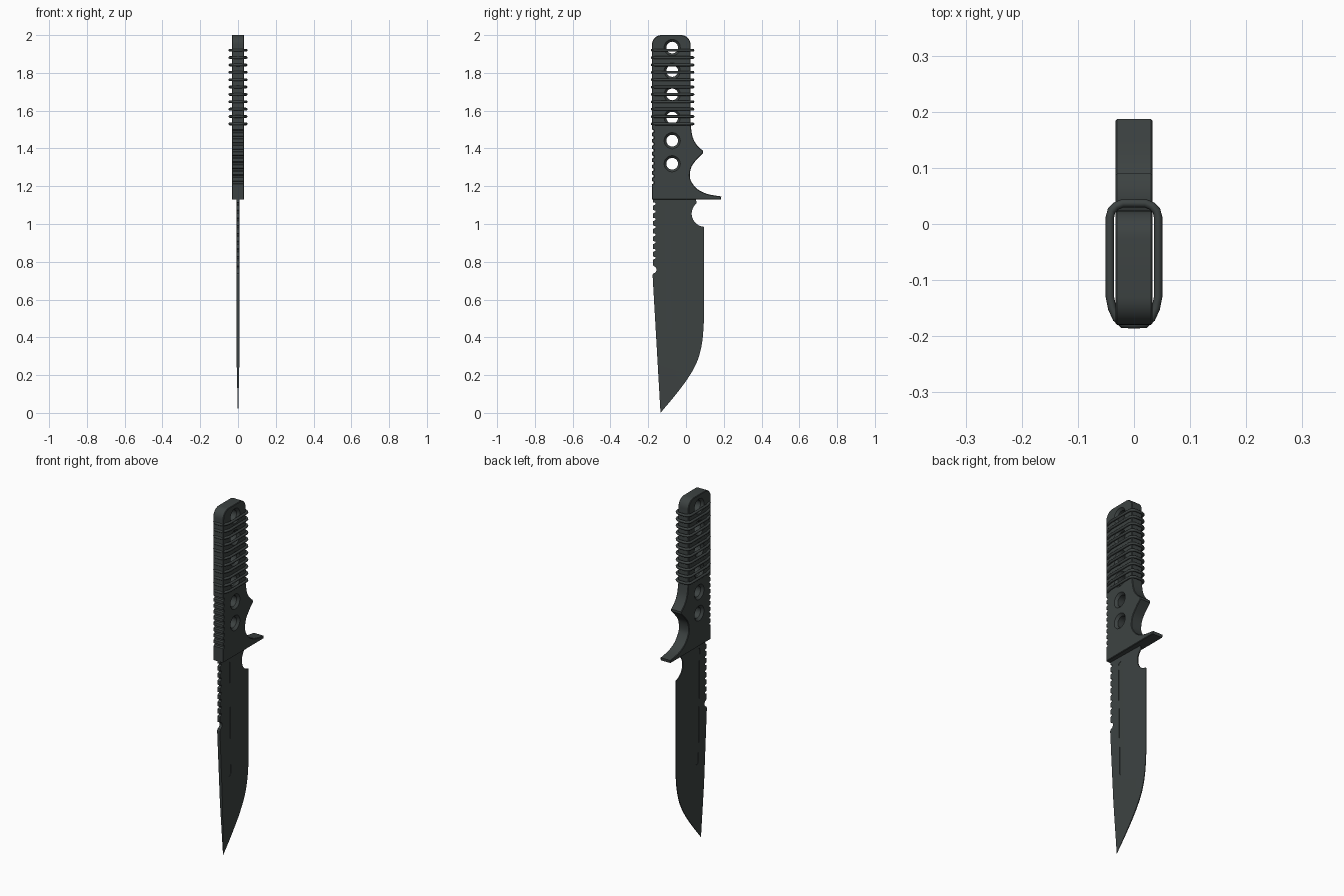
import bpy, bmesh, math

if "Cube" in bpy.data.objects:
    bpy.data.objects.remove(bpy.data.objects["Cube"])

steel = bpy.data.materials.new("dark grey green")
steel.diffuse_color = (0.046, 0.055, 0.054, 1)
steel.use_nodes = True
steel.node_tree.nodes["Principled BSDF"].inputs["Base Color"].default_value = steel.diffuse_color


def arc(cy, cz, r, a0, a1, n=8):
    """Points (y, z) along an arc, angles in degrees."""
    return [(cy + r * math.cos(math.radians(a0 + (a1 - a0) * i / n)),
             cz + r * math.sin(math.radians(a0 + (a1 - a0) * i / n))) for i in range(n + 1)]


def spline(pts, n=6):
    """Smooth curve through the given points (Catmull-Rom)."""
    p = [pts[0]] + pts + [pts[-1]]
    out = []
    for i in range(1, len(p) - 2):
        a, b, c, d = p[i - 1:i + 3]
        for k in range(n):
            t = k / n
            out.append(tuple(0.5 * (2 * b[j] + (c[j] - a[j]) * t
                       + (2 * a[j] - 5 * b[j] + 4 * c[j] - d[j]) * t * t
                       + (3 * b[j] - a[j] - 3 * c[j] + d[j]) * t ** 3) for j in (0, 1)))
    return out + [pts[-1]]


def finish(name, bm):
    bmesh.ops.recalc_face_normals(bm, faces=bm.faces[:])
    me = bpy.data.meshes.new(name)
    bm.to_mesh(me)
    bm.free()
    me.materials.append(steel)
    ob = bpy.data.objects.new(name, me)
    bpy.context.collection.objects.link(ob)
    return ob


def prism(pts, x0, x1):
    """Side outline in y, z extruded along x."""
    bm = bmesh.new()
    f = bm.faces.new([bm.verts.new((x0, y, z)) for y, z in pts])
    r = bmesh.ops.extrude_face_region(bm, geom=[f])
    for v in r["geom"]:
        if isinstance(v, bmesh.types.BMVert):
            v.co.x = x1
    bmesh.ops.recalc_face_normals(bm, faces=bm.faces[:])
    return bm


def activate(ob):
    bpy.ops.object.select_all(action='DESELECT')
    bpy.context.view_layer.objects.active = ob
    ob.select_set(True)


def cut(ob, cutters):
    activate(ob)
    for c in cutters:
        m = ob.modifiers.new("cut", 'BOOLEAN')
        m.operation, m.object, m.solver = 'DIFFERENCE', c, 'EXACT'
        bpy.ops.object.modifier_apply(modifier=m.name)
        bpy.data.objects.remove(c)


def smooth(ob):
    activate(ob)
    bpy.ops.object.shade_smooth_by_angle(angle=math.radians(30))


# Handle: rounded butt, finger spur, guard prong, thumb grooves along the back
outline = arc(-0.026, 1.95, 0.05, 0, 90) + arc(-0.13, 1.95, 0.05, 90, 180)
for i in range(9):
    z = 1.50 - i * 0.034
    outline += [(-0.18, z), (-0.171, z - 0.004), (-0.171, z - 0.013), (-0.18, z - 0.017)]
outline += [(-0.18, 1.13), (0.185, 1.13), (0.187, 1.146)]
outline += spline([(0.165, 1.149), (0.11, 1.16), (0.06, 1.185), (0.028, 1.225), (0.02, 1.26),
                   (0.03, 1.305), (0.06, 1.345), (0.09, 1.375)])
outline += spline([(0.09, 1.388), (0.06, 1.415), (0.037, 1.455), (0.026, 1.51)])
outline += [(0.024, 1.54)]
bm = prism(outline, -0.033, 0.033)
rim = [e for e in bm.edges if abs(e.verts[0].co.x - e.verts[1].co.x) < 1e-6]
bmesh.ops.bevel(bm, geom=rim, offset=0.003, segments=1, affect='EDGES', clamp_overlap=True)
handle = finish("handle", bm)

# Six countersunk through holes
holes = []
for z in (1.934, 1.81, 1.686, 1.563, 1.441, 1.319):
    bm = bmesh.new()
    rings = []
    for x, r in ((-0.04, 0.05), (-0.033, 0.043), (-0.02, 0.031),
                 (0.02, 0.031), (0.033, 0.043), (0.04, 0.05)):
        rings.append([bm.verts.new((x, py, pz)) for py, pz in arc(-0.073, z, r, 0, 360, 28)[:-1]])
    for a, b in zip(rings, rings[1:]):
        for i in range(28):
            j = (i + 1) % 28
            bm.faces.new((a[i], a[j], b[j], b[i]))
    bm.faces.new(rings[0])
    bm.faces.new(rings[-1])
    holes.append(finish("hole_cutter", bm))
cut(handle, holes)
smooth(handle)

# Blade: saw-toothed spine, wire notch, clip tip, curved belly and finger choil
outline = [(-0.175, 1.14)]
for i in range(8):
    z = 1.115 - i * 0.041
    outline += [(-0.175, z), (-0.163, z - 0.003), (-0.161, z - 0.011), (-0.175, z - 0.018)]
outline += [(-0.176, 0.785)] + arc(-0.176, 0.758, 0.02, 80, -80, 8) + [(-0.177, 0.73)]
outline += [(-0.177 + 0.042 * (0.73 - z) / 0.73, z) for z in (0.31, 0.21, 0.11, 0.0)]
outline += spline([(-0.131, 0.005), (-0.06, 0.09), (0.008, 0.18), (0.058, 0.27),
                   (0.085, 0.37), (0.095, 0.49)])
outline += [(0.095, 0.98)] + arc(0.1, 1.055, 0.07, -95, -232, 14) + [(0.05, 1.14)]
bm = prism(outline, -1, 1)
for z in (0.11, 0.21, 0.31, 0.5, 0.72, 0.98):
    bmesh.ops.bisect_plane(bm, geom=bm.verts[:] + bm.edges[:] + bm.faces[:],
                           plane_co=(0, 0, z), plane_no=(0, 0, 1))
# taper the section toward the cutting edge and the tip
for v in bm.verts:
    tip = min(1.0, 0.1 + v.co.z / 0.33)
    edge = 1 - 0.8 * min(1.0, max(0.0, (v.co.y + 0.175) / 0.27))
    v.co.x *= 0.0088 * tip * edge
bmesh.ops.triangulate(bm, faces=[f for f in bm.faces if len(f.verts) > 4])
blade = finish("blade", bm)

# Narrow groove on both faces of the blade
groove = arc(-0.099, 1.085, 0.016, 0, 180) + arc(-0.089, 0.45, 0.015, 180, 360)
cut(blade, [finish("groove_cutter", prism(groove, s * 0.0045, s * 0.02)) for s in (-1, 1)])
smooth(blade)

# Cord loops wrapped around the grip
half = [(0, 0.037), (0.02, 0.037), (0.032, 0.032), (0.040, 0.024), (0.043, 0.012), (0.043, -0.13),
        (0.039, -0.15), (0.031, -0.168), (0.02, -0.178), (0, -0.179)]
loop = half + [(-x, y) for x, y in half[-2:0:-1]]
for i in range(11):
    cu = bpy.data.curves.new("cord_loop", 'CURVE')
    cu.dimensions = '3D'
    cu.bevel_depth, cu.bevel_resolution = 0.0075, 2
    sp = cu.splines.new('POLY')
    sp.points.add(len(loop) - 1)
    for p, (x, y) in zip(sp.points, loop):
        p.co = (x, y, 1.53 + i * 0.039, 1)
    sp.use_cyclic_u = True
    cu.materials.append(steel)
    cord = bpy.data.objects.new(f"cord_loop_{i + 1}", cu)
    bpy.context.collection.objects.link(cord)
    activate(cord)
    bpy.ops.object.convert(target='MESH')
    bpy.ops.object.shade_smooth_by_angle(angle=math.radians(50))
